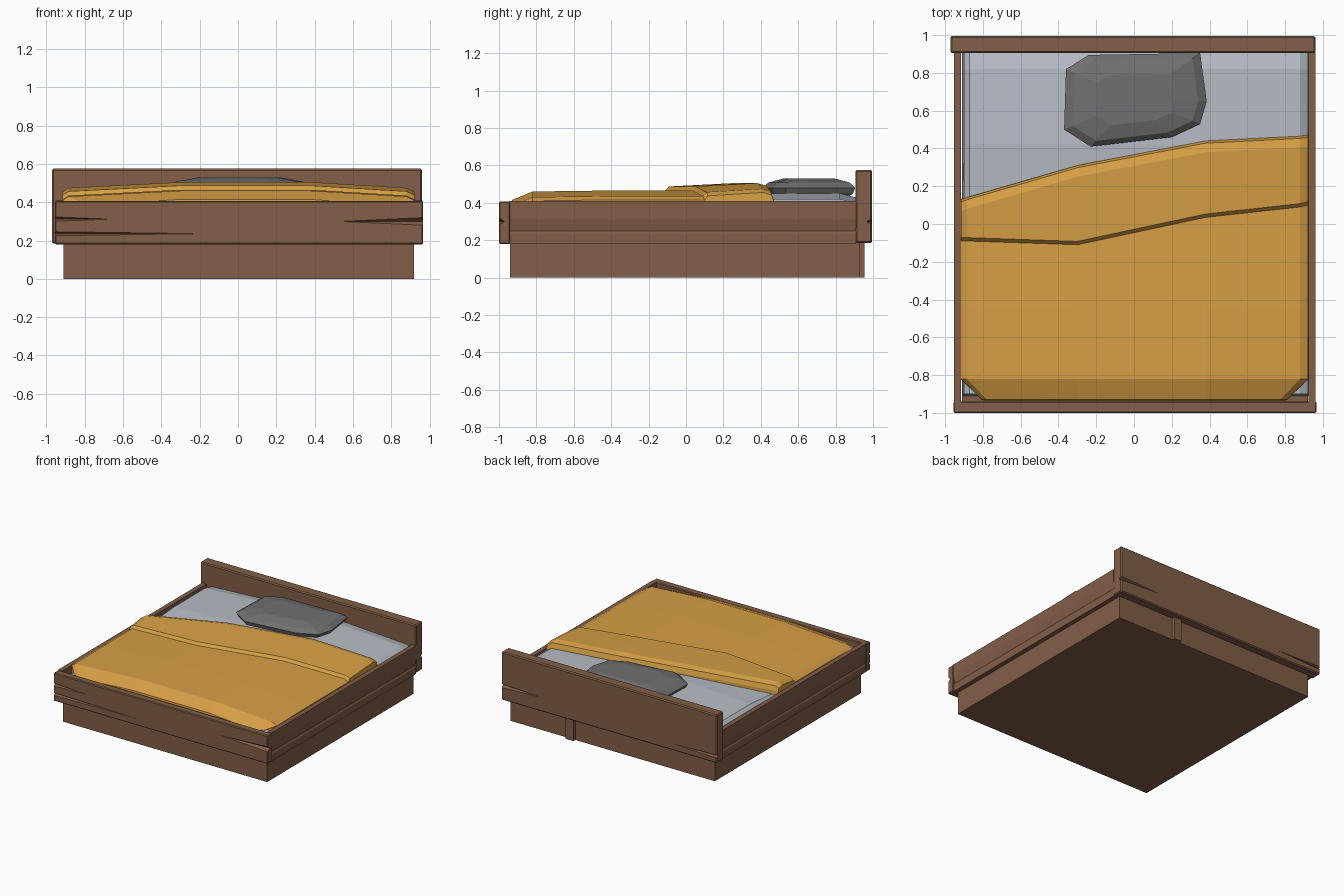
import bpy, bmesh
from mathutils import Vector

if "Cube" in bpy.data.objects:
    bpy.data.objects.remove(bpy.data.objects["Cube"])


def material(name, srgb):
    lin = [((c / 255 + 0.055) / 1.055) ** 2.4 for c in srgb]
    m = bpy.data.materials.new(name)
    m.diffuse_color = (*lin, 1)
    m.use_nodes = True
    m.node_tree.nodes["Principled BSDF"].inputs["Base Color"].default_value = m.diffuse_color
    return m


WOOD = material("brown wood", (130, 94, 71))
SHEET = material("pale grey sheet", (184, 190, 199))
BLANKET = material("ochre blanket", (216, 160, 70))
PILLOW = material("dark grey pillow", (112, 112, 113))


def finish(name, bm, mat):
    bmesh.ops.recalc_face_normals(bm, faces=bm.faces)
    me = bpy.data.meshes.new(name)
    bm.to_mesh(me)
    bm.free()
    me.materials.append(mat)
    ob = bpy.data.objects.new(name, me)
    bpy.context.collection.objects.link(ob)
    return ob


def hull(name, points, mat):
    bm = bmesh.new()
    vs = [bm.verts.new(p) for p in points]
    bmesh.ops.convex_hull(bm, input=vs)
    return finish(name, bm, mat)


def box(name, lo, hi, mat, bevel=0.0):
    bm = bmesh.new()
    bmesh.ops.create_cube(bm, size=1)
    for v in bm.verts:
        v.co = Vector([(lo[i] + hi[i]) / 2 + v.co[i] * (hi[i] - lo[i]) for i in range(3)])
    if bevel:
        bmesh.ops.bevel(bm, geom=bm.edges[:], offset=bevel, segments=1, affect='EDGES')
    return finish(name, bm, mat)


def rings(name, loops, mat):
    """Join closed loops of equal length and cap both ends."""
    bm = bmesh.new()
    rs = [[bm.verts.new(p) for p in lp] for lp in loops]
    n = len(rs[0])
    for a, b in zip(rs, rs[1:]):
        for i in range(n):
            j = (i + 1) % n
            bm.faces.new((a[i], a[j], b[j], b[i]))
    bm.faces.new(rs[0])
    bm.faces.new(rs[-1])
    return finish(name, bm, mat)


def cloth(name, rows, mat):
    """Skin a grid of points and close it underneath."""
    bm = bmesh.new()
    g = [[bm.verts.new(p) for p in r] for r in rows]
    for a, b in zip(g, g[1:]):
        for i in range(len(a) - 1):
            bm.faces.new((a[i], a[i + 1], b[i + 1], b[i]))
    bmesh.ops.holes_fill(bm, edges=[e for e in bm.edges if e.is_boundary], sides=0)
    return finish(name, bm, mat)


def crack(board, end, side, length, y, inward, z, h):
    """Carve a tapering split into the end of a board."""
    e = end + side * 0.02
    cut = hull("crack_cutter", [
        (end - side * length, y, z), (e, y - inward * 0.01, z - h), (e, y - inward * 0.01, z + h),
        (e, y + inward * 0.03, z)], WOOD)
    cut.hide_render = True
    mod = board.modifiers.new("crack", 'BOOLEAN')
    mod.operation = 'DIFFERENCE'
    mod.solver = 'EXACT'
    mod.object = cut
    bpy.context.view_layer.objects.active = board
    bpy.ops.object.modifier_apply(modifier=mod.name)
    bpy.data.objects.remove(cut)


# Plinth and small rear support
box("plinth", (-0.91, -0.94, 0), (0.92, 0.93, 0.19), WOOD)
box("rear_support", (0.34, 0.91, 0), (0.41, 0.955, 0.2), WOOD)

# Boards at head and foot
foot = box("footboard", (-0.955, -1.0, 0.18), (0.967, -0.94, 0.407), WOOD, 0.006)
head = box("headboard", (-0.972, 0.905, 0.185), (0.96, 0.995, 0.575), WOOD, 0.008)
crack(foot, -0.955, -1, 0.29, -1.0, 1, 0.312, 0.016)
crack(foot, -0.955, -1, 0.75, -1.0, 1, 0.236, 0.014)
crack(foot, 0.967, 1, 0.43, -1.0, 1, 0.3, 0.028)
crack(head, -0.972, -1, 0.4, 0.995, -1, 0.24, 0.016)
crack(head, 0.96, 1, 0.35, 0.995, -1, 0.3, 0.022)

# Side rails with a shallow worn band
for side, name, outer in ((-1, "left_rail", 0.953), (1, "right_rail", 0.962)):
    prof = [(0, 0.41), (0, 0.31), (0.01, 0.25), (0.002, 0.235), (0.002, 0.18),
            (0.038, 0.18), (0.038, 0.41)]
    rings(name, [[(side * (outer - d), y, z) for d, z in prof] for y in (-0.945, 0.91)], WOOD)

# Mattress with sheet: crowned across its width
xs = [-0.905, -0.9, -0.87, -0.3, 0.35, 0.88, 0.92, 0.925]
drop = [None, 0.055, 0.03, 0, 0, 0.03, 0.055, None]
rows = []
for y, top in ((-0.91, None), (-0.9, 0.41), (0.05, 0.42), (0.42, 0.45), (0.82, 0.45), (0.905, 0.43), (0.91, None)):
    rows.append([(x, y, 0.185 if d is None or top is None else top - d) for x, d in zip(xs, drop)])
cloth("mattress", rows, SHEET)

# Blanket: slanted upper edge and a folded-back double layer
xs = [-0.918, -0.915, -0.885, -0.3, 0.38, 0.88, 0.922, 0.925]
drop = [None, 0.05, 0.03, 0, 0, 0.03, 0.05, None]
edge = [0.13, 0.13, 0.14, 0.31, 0.44, 0.465, 0.47, 0.47]
fold = [-0.08, -0.08, -0.08, -0.1, 0.045, 0.1, 0.11, 0.11]
LOW = 0.35
rows = []
for kind, off, top, pull in (("front", -0.935, None, 0.86), ("front", -0.93, 0.415, 0.88),
                             ("front", -0.82, 0.46, 1), ("front", -0.45, 0.465, 1),
                             ("fold", -0.01, 0.465, 1),
                             ("fold", 0.008, 0.487, 1), ("edge", -0.06, 0.505, 1),
                             ("edge", -0.012, 0.492, 1), ("edge", 0, 0.455, 1), ("edge", 0.003, None, 1)):
    row = []
    for x, d, e, f in zip(xs, drop, edge, fold):
        y = {"front": 0, "fold": f, "edge": e}[kind] + off
        z = LOW if d is None or top is None else top - d
        row.append((x * (pull if abs(x) > 0.8 else 1), y, z))
    rows.append(row)
cloth("blanket", rows, BLANKET)

# Pillow: stacked scaled outlines
outline = [(-0.36, 0.82), (-0.24, 0.895), (0.35, 0.905), (0.385, 0.65),
           (0.35, 0.53), (0.2, 0.46), (-0.23, 0.41), (-0.37, 0.5)]
cx, cy = 0.01, 0.66
rings("pillow", [[(cx + (x - cx) * s, cy + (y - cy) * s, z) for x, y in outline]
                 for s, z in ((0.85, 0.43), (0.95, 0.45), (1.0, 0.48), (0.88, 0.508), (0.55, 0.53))], PILLOW)
